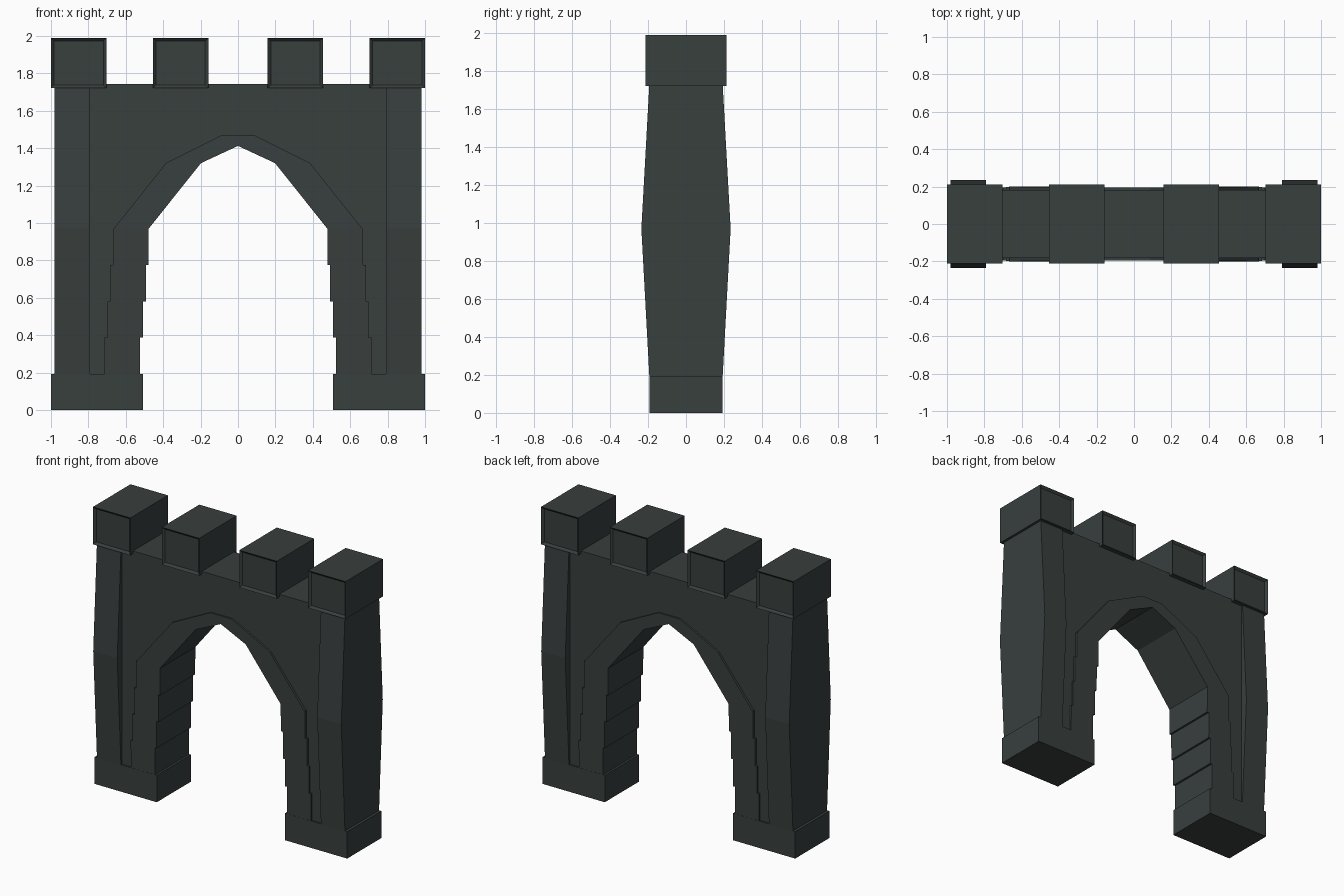
import bpy
import bmesh

cube = bpy.data.objects.get("Cube")
if cube:
    bpy.data.objects.remove(cube)

stone = bpy.data.materials.new("dark_stone")
stone.use_nodes = True
COLOUR = (0.04, 0.05, 0.048, 1)
stone.diffuse_color = COLOUR
stone.node_tree.nodes["Principled BSDF"].inputs["Base Color"].default_value = COLOUR


def solid(name, ring_a, ring_b, mirror=False, panels=False):
    """Closed prism between two matching rings of points."""
    bm = bmesh.new()
    a = [bm.verts.new(p) for p in ring_a]
    b = [bm.verts.new(p) for p in ring_b]
    bm.faces.new(a)
    bm.faces.new(b[::-1])
    for i in range(len(a)):
        j = (i + 1) % len(a)
        bm.faces.new((a[j], a[i], b[i], b[j]))
    bmesh.ops.recalc_face_normals(bm, faces=bm.faces)
    if panels:  # sunken panels on the front and back
        bm.normal_update()
        ends = [f for f in bm.faces if abs(f.normal.y) > 0.9]
        bmesh.ops.inset_individual(bm, faces=ends, thickness=0.023, depth=-0.015)
    mesh = bpy.data.meshes.new(name)
    bm.to_mesh(mesh)
    bm.free()
    mesh.materials.append(stone)
    obj = bpy.data.objects.new(name, mesh)
    bpy.context.collection.objects.link(obj)
    if mirror:
        obj.modifiers.new("Mirror", 'MIRROR').use_mirror_merge = False
    return obj


def slab(name, outline, depth, **kw):
    """Front outline (x, z) given a half depth that depends on height."""
    return solid(name, [(x, -depth(z), z) for x, z in outline],
                 [(x, depth(z), z) for x, z in outline], **kw)


def rect(x0, x1, z0, z1):
    return [(x0, z0), (x1, z0), (x1, z1), (x0, z1)]


def trim_depth(z):
    if z < 0.97:
        return 0.192 + 0.008 * (z - 0.19) / 0.78
    return 0.2 - 0.006 * (z - 0.97) / 0.5


# Footings
slab("footing", rect(0.508, 1.0, 0, 0.193), lambda z: 0.193, mirror=True)

# Bulging corner piers
profile = [(-0.193, 0.193), (0.193, 0.193), (0.235, 0.97),
           (0.193, 1.73), (-0.193, 1.73), (-0.235, 0.97)]
solid("pier", [(0.792, y, z) for y, z in profile],
      [(0.982, y, z) for y, z in profile], mirror=True)

# Wall, set slightly back, with its opening hidden behind the arch trim
opening = [(0.6, 0.1), (0.57, 0.97), (0.29, 1.32), (0.04, 1.44)]
half = [(0.85, 1.742), (0.85, 0.1)] + opening
slab("wall", half + [(-x, z) for x, z in reversed(half)], lambda z: 0.182)

# Stepped jamb blocks, each one stepping inward
for i in range(4):
    inner = 0.523 - 0.015 * i
    z = 0.193 + 0.194 * i
    slab("jamb_block", rect(inner, inner + 0.191, z, z + 0.194), trim_depth, mirror=True)

# Pointed arch trim
slab("arch_haunch", [(0.478, 0.969), (0.665, 0.969), (0.385, 1.32), (0.198, 1.32)],
     trim_depth, mirror=True)
slab("arch_crown", [(0.198, 1.32), (0.385, 1.32), (0.085, 1.47), (0, 1.47), (0, 1.412)],
     trim_depth, mirror=True)

# Battlements with sunken end panels
for x in (0.307, 0.852):
    slab("merlon", rect(x - 0.148, x + 0.148, 1.722, 1.99), lambda z: 0.212,
         mirror=True, panels=True)
